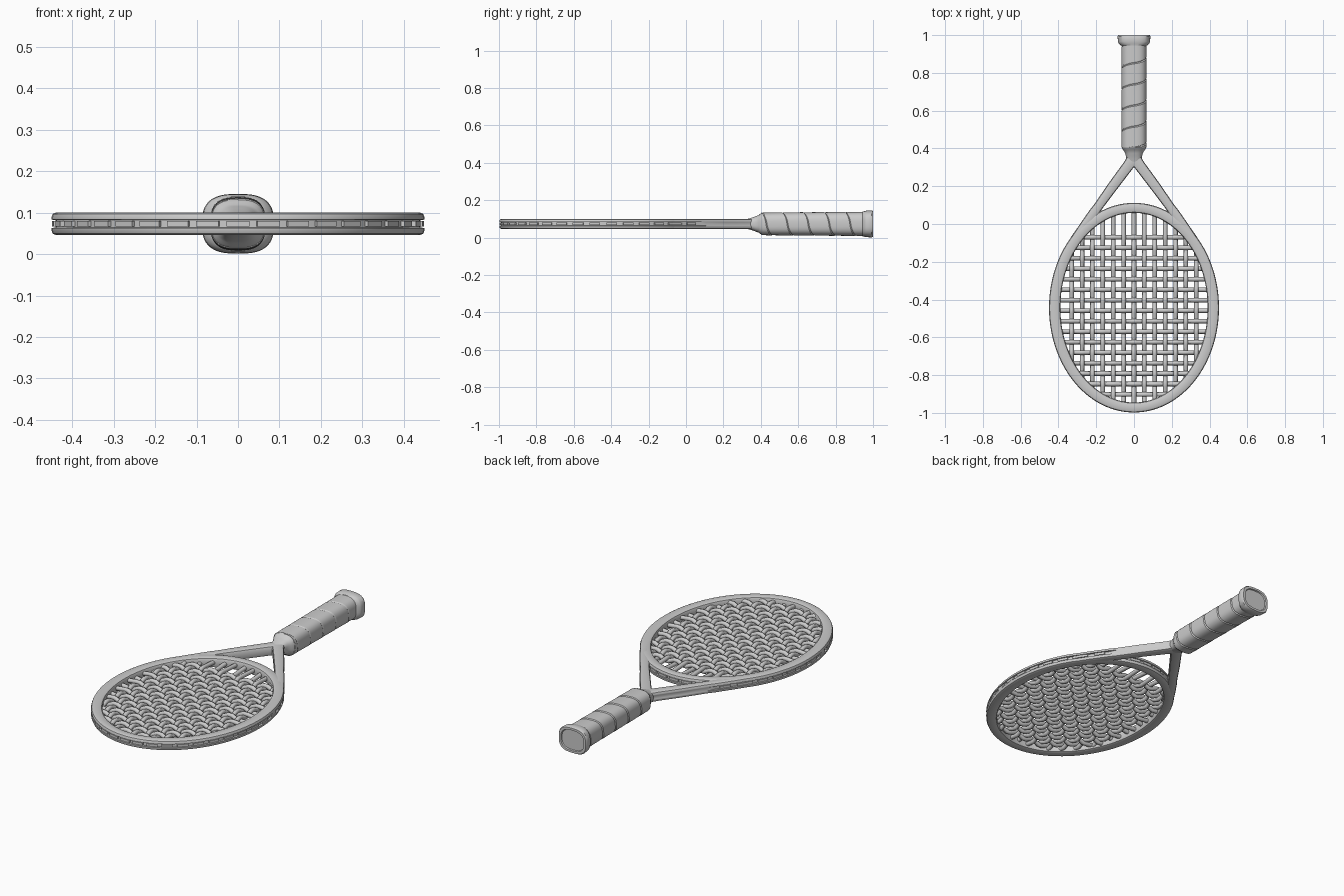
import bpy, bmesh, math
from mathutils import Vector, Matrix

if "Cube" in bpy.data.objects:
    bpy.data.objects.remove(bpy.data.objects["Cube"])

ZC = 0.073           # mid plane of the racket
CY = -0.443          # centre of the head
OUT = (0.45, 0.555)  # outer head radii
INN = (0.39, 0.502)  # inner head radii


def ell(r, t):
    return Vector((r[0] * math.cos(t), CY + r[1] * math.sin(t), 0))


def make_object(name, bm, angle=35):
    bmesh.ops.remove_doubles(bm, verts=bm.verts, dist=1e-5)
    bmesh.ops.recalc_face_normals(bm, faces=bm.faces)
    me = bpy.data.meshes.new(name)
    bm.to_mesh(me)
    bm.free()
    ob = bpy.data.objects.new(name, me)
    bpy.context.collection.objects.link(ob)
    bpy.ops.object.select_all(action='DESELECT')
    ob.select_set(True)
    bpy.context.view_layer.objects.active = ob
    bpy.ops.object.shade_smooth_by_angle(angle=math.radians(angle))
    return ob


def skin(bm, rows, closed_rows=False, closed_path=False, caps=False):
    vs = [[bm.verts.new(p) for p in r] for r in rows]
    n, m = len(vs), len(vs[0])
    for i in range(n if closed_path else n - 1):
        a, b = vs[i], vs[(i + 1) % n]
        for j in range(m if closed_rows else m - 1):
            k = (j + 1) % m
            bm.faces.new((a[j], a[k], b[k], b[j]))
    if caps:
        bm.faces.new(vs[0])
        bm.faces.new(vs[-1])


def frame_section(pi, po, groove):
    # rounded bar between inner and outer point, with a string groove outside
    d = (po - pi).length
    h, r, g = 0.0275, 0.012, 0.010 * groove
    prof = [(0, -h + r), (0.3 * r, -h + 0.3 * r), (r, -h), (d - r, -h),
            (d - 0.3 * r, -h + 0.3 * r), (d, -h + r), (d, -0.010), (d - g, -0.009),
            (d - g, 0.009), (d, 0.010), (d, h - r), (d - 0.3 * r, h - 0.3 * r),
            (d - r, h), (r, h), (0.3 * r, h - 0.3 * r), (0, h - r)]
    u = (po - pi) / d
    return [pi + u * a + Vector((0, 0, ZC + z)) for a, z in prof]


# head hoop
bm = bmesh.new()
N = 112
skin(bm, [frame_section(ell(INN, 2 * math.pi * i / N), ell(OUT, 2 * math.pi * i / N), 1)
          for i in range(N)], True, True)
make_object("head_hoop", bm)

# throat arms, running tangent into the hoop
bm = bmesh.new()
inner = [(-0.012, 0.315), (0.012, 0.286), (0.09, 0.184), (0.165, 0.085), (0.185, 0.055), (0.25, -0.03), (0.30, -0.11)]
outer = [(0.034, 0.36), (0.053, 0.328), (0.135, 0.215), (0.208, 0.108), (0.236, 0.072), (0.295, -0.013), (0.342, -0.085)]
for s in (1, -1):
    rows = []
    for k, (a, b) in enumerate(zip(inner, outer)):
        rows.append(frame_section(Vector((s * a[0], a[1], 0)), Vector((s * b[0], b[1], 0)), 0.05 if k < 4 else 1))
    skin(bm, rows, True, caps=True)
make_object("throat_arms", bm)

# grommet bars in the groove
bm = bmesh.new()


def bar(p, tangent):
    m = Matrix.Translation((p.x, p.y, ZC)) @ Matrix.Rotation(math.atan2(tangent.y, tangent.x), 4, 'Z') \
        @ Matrix.Diagonal((0.056, 0.014, 0.013, 1))
    bmesh.ops.create_cube(bm, size=1, matrix=m)


BARS = 38
for i in range(BARS):
    t = 2 * math.pi * (i + 0.5) / BARS
    p = ell((OUT[0] - 0.009, OUT[1] - 0.009), t)
    bar(p, ell(OUT, t + 0.01) - ell(OUT, t - 0.01))
for s in (1, -1):
    for x, y in ((0.312, -0.05), (0.258, 0.027)):
        bar(Vector((s * x, y, 0)), Vector((s * 0.295, -0.425, 0)))
make_object("grommet_bars", bm)

# woven strings
xs = [0.055 * i for i in range(-6, 7)]
ys = [-0.07 - 0.0555 * j for j in range(16)]
SA, SB = 0.42, 0.528


def strings(name, lines):
    cu = bpy.data.curves.new(name, 'CURVE')
    cu.dimensions = '3D'
    cu.bevel_depth = 0.012
    cu.bevel_resolution = 2
    for pts in lines:
        sp = cu.splines.new('POLY')
        sp.points.add(len(pts) - 1)
        for q, p in zip(sp.points, pts):
            q.co = (*p, 1)
    ob = bpy.data.objects.new(name, cu)
    bpy.context.collection.objects.link(ob)
    bpy.ops.object.select_all(action='DESELECT')
    ob.select_set(True)
    bpy.context.view_layer.objects.active = ob
    bpy.ops.object.convert(target='MESH')
    bpy.ops.object.shade_smooth_by_angle(angle=math.radians(50))


def weave(own, i, crossings, limit, centre, vertical):
    pts = [(centre - limit, 0)]
    for j, c in crossings:
        if abs(c - centre) < limit - 0.02:
            sgn = (1 if (i + j) % 2 else -1) * (1 if vertical else -1)
            pts += [(c - 0.011, 0.008 * sgn), (c + 0.011, 0.008 * sgn)]
    pts.append((centre + limit, 0))
    pts.sort()
    return [(own, a, ZC + z) if vertical else (a, own, ZC + z) for a, z in pts]


strings("main_strings", [weave(x, i, list(enumerate(ys)), SB * math.sqrt(1 - (x / SA) ** 2), CY, True)
                         for i, x in enumerate(xs)])
strings("cross_strings", [weave(y, j, list(enumerate(xs)), SA * math.sqrt(1 - ((y - CY) / SB) ** 2), 0, False)
                          for j, y in enumerate(ys)])


# handle cross-section: rounded, slightly squared oval
def section(t, hx, hz, e=0.72):
    s, c = math.sin(t), math.cos(t)
    return (hx * math.copysign(abs(s) ** e, s), ZC + hz * math.copysign(abs(c) ** e, c))


def loft(name, stations):
    bm = bmesh.new()
    rows = []
    for y, hx, hz in stations:
        ring = [section(2 * math.pi * i / 48, hx, hz) for i in range(48)]
        rows.append([(x, y, z) for x, z in ring])
    skin(bm, rows, True, caps=True)
    return make_object(name, bm)


# spiral grip wrap
bm = bmesh.new()
Y0, Y1, PITCH, SEG = 0.405, 0.96, 0.112, 48
rows = []
for k in range(-SEG, 6 * SEG + 1):
    th = 2 * math.pi * k / SEG
    row = []
    for t, d in ((0, -0.003), (0.05, 0.0), (0.95, 0.001), (1, -0.003)):
        y = min(max(Y0 + PITCH * (k / SEG + t), Y0), Y1)
        f = (y - Y0) / (Y1 - Y0)
        x, z = section(th, 0.066 + d, 0.060 + 0.004 * f + d)
        row.append((x, y, z))
    rows.append(row)
skin(bm, rows)
bmesh.ops.dissolve_degenerate(bm, dist=1e-5, edges=bm.edges)
make_object("grip_wrap", bm, 25)

# collar between throat and grip
loft("grip_collar", [(0.325, 0.034, 0.026), (0.345, 0.042, 0.031), (0.36, 0.043, 0.036), (0.375, 0.047, 0.042),
                     (0.39, 0.056, 0.047), (0.395, 0.060, 0.053), (0.41, 0.0665, 0.060), (0.42, 0.064, 0.058)])

# flared butt cap with recessed end
loft("butt_cap", [(0.94, 0.062, 0.060), (0.945, 0.069, 0.066), (0.957, 0.082, 0.069), (0.965, 0.085, 0.071),
                  (0.993, 0.087, 0.072), (1.0, 0.083, 0.068), (1.0, 0.070, 0.056), (0.994, 0.067, 0.053)])
